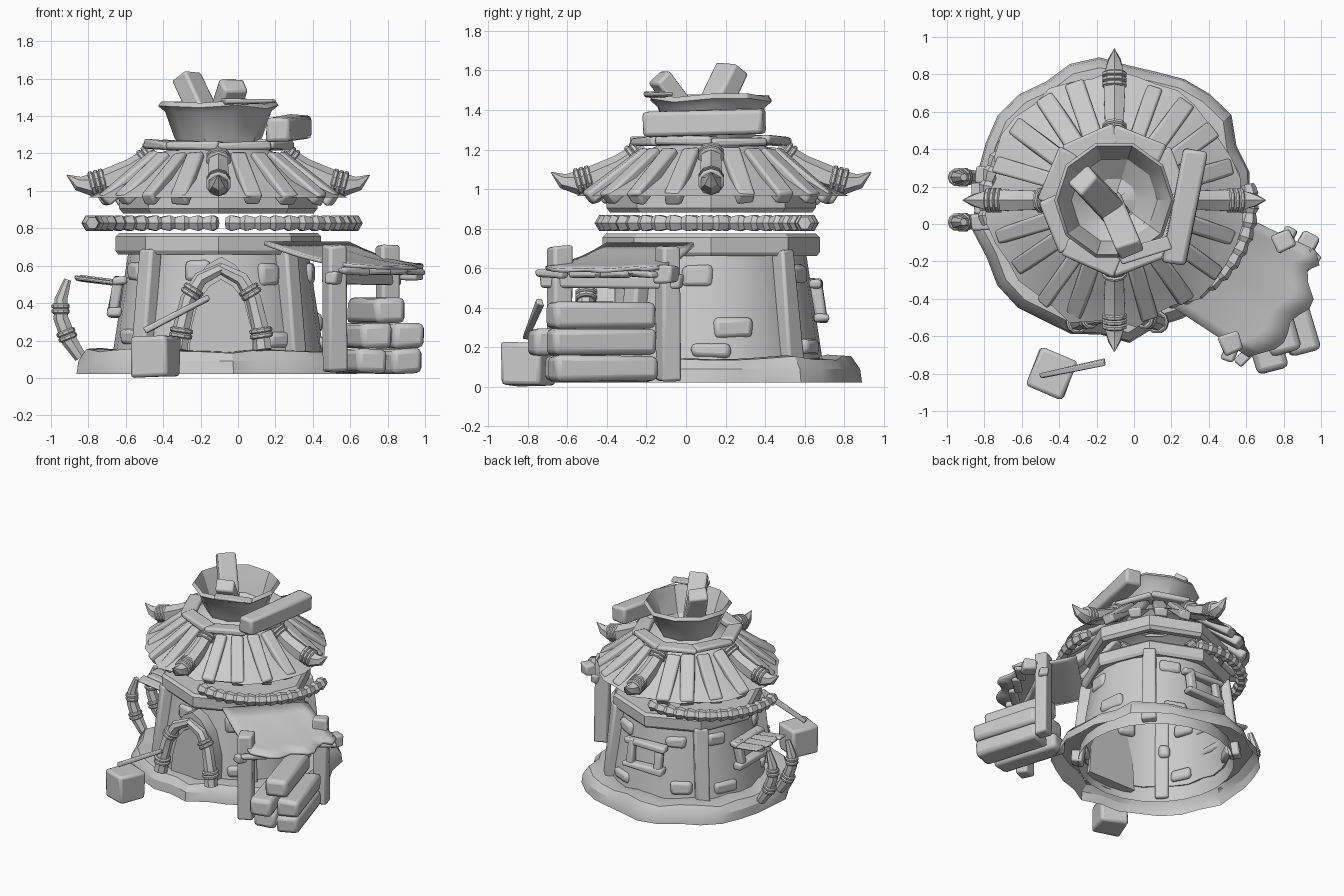
import bpy, bmesh, math, random
from mathutils import Vector, Matrix

if "Cube" in bpy.data.objects:
    bpy.data.objects.remove(bpy.data.objects["Cube"])
random.seed(4)
CX, CY = -0.105, 0.127        # tower axis
rad = math.radians


def P(a, r, z):
    return Vector((CX + r * math.cos(rad(a)), CY + r * math.sin(rad(a)), z))


def wall_r(z):
    return 0.57 - 0.16 * (z - 0.1)


def make(name, bm, bevel=0, fix=True):
    bmesh.ops.remove_doubles(bm, verts=bm.verts, dist=1e-4)
    if fix:
        bmesh.ops.recalc_face_normals(bm, faces=bm.faces)
    me = bpy.data.meshes.new(name)
    bm.to_mesh(me)
    bm.free()
    ob = bpy.data.objects.new(name, me)
    bpy.context.collection.objects.link(ob)
    if bevel:
        m = ob.modifiers.new("bevel", 'BEVEL')
        m.width, m.segments = bevel, 2
    return ob


def lathe(name, prof, n, phase=0, closed=True, jr=0, jz=0):
    bm = bmesh.new()
    rows = []
    for i in range(n):
        dr, dz = random.uniform(-jr, jr), random.uniform(-jz, jz)
        rows.append([bm.verts.new(P(phase + 360 * i / n, r + dr if r > .6 else r, z + (dz if z > .1 else 0)))
                     for r, z in prof])
    m = len(prof)
    for i in range(n):
        a, b = rows[i], rows[(i + 1) % n]
        for k in range(m if closed else m - 1):
            l = (k + 1) % m
            bm.faces.new((a[k], b[k], b[l], a[l]))
    return make(name, bm, fix=closed)


def block(name, mat, size, jit=0.008, bevel=0.015):
    bm = bmesh.new()
    bmesh.ops.create_cube(bm, size=1)
    for v in bm.verts:
        v.co = mat @ Vector([c * s + random.uniform(-jit, jit) for c, s in zip(v.co, size)])
    return make(name, bm, bevel)


def box(name, c, size, rz=0, **kw):
    return block(name, Matrix.Translation(c) @ Matrix.Rotation(rad(rz), 4, 'Z'), size, **kw)


def beam(name, p0, p1, w, h, side=None, **kw):
    p0, p1 = Vector(p0), Vector(p1)
    d = (p1 - p0).normalized()
    s = Vector(side).normalized() if side else d.cross(Vector((0, 0, 1))).normalized()
    u = d.cross(s).normalized()
    s = u.cross(d)
    m = Matrix((s, u, d)).transposed().to_4x4()
    return block(name, Matrix.Translation((p0 + p1) / 2) @ m, (w, h, (p1 - p0).length), **kw)


def sweep(name, pts, radii, n=8, ref=(0, 0, 1)):
    bm = bmesh.new()
    pts = [Vector(p) for p in pts]
    rings = []
    for i, p in enumerate(pts):
        d = (pts[min(i + 1, len(pts) - 1)] - pts[max(i - 1, 0)]).normalized()
        s = d.cross(Vector(ref)).normalized()
        u = s.cross(d)
        rings.append([bm.verts.new(p + radii[i] * (math.cos(t) * s + math.sin(t) * u))
                      for t in [2 * math.pi * k / n for k in range(n)]])
    for a, b in zip(rings, rings[1:]):
        for k in range(n):
            bm.faces.new((a[k], a[(k + 1) % n], b[(k + 1) % n], b[k]))
    bm.faces.new(rings[0])
    bm.faces.new(rings[-1])
    return make(name, bm)


def binding(name, p, d, r, turns=2, ref=(0, 0, 1)):
    p, d = Vector(p), Vector(d).normalized()
    for t in range(turns):
        c = p + d * 0.028 * (t - (turns - 1) / 2)
        sweep(name, [c + d * o for o in (-.014, -.007, .007, .014)], [r * .85, r, r, r * .85], 10, ref)


# Tower body: ragged footing shell, tapered wall shell, lidded octagonal ring beam
lathe("footing", [(.745, .02), (.735, .09), (.69, .145), (.61, .15), (.55, .14)], 30, closed=False, jr=.035, jz=.014)
lathe("wall", [(.58, .03), (.48, .68)], 24, closed=False)
lathe("ring_beam", [(.46, .665), (.535, .66), (.55, .68), (.55, .755), (.53, .775), (0, .775)], 8, closed=False)
for a in (45, 135, 225, 315):
    beam("wall_post", P(a, .585, .05), P(a, .51, .69), .1, .09,
         (-math.sin(rad(a)), math.cos(rad(a)), 0))

# Stones set in the wall
for a, z, w, h in [(-103, .57, .14, .11), (-57, .55, .13, .12), (-137, .41, .08, .1), (-55, .2, .14, .08),
                   (-8, .56, .16, .1), (12, .3, .19, .1), (0, .18, .2, .07), (62, .57, .16, .09),
                   (65, .2, .18, .08), (115, .56, .15, .09), (120, .22, .16, .1), (150, .57, .14, .09),
                   (155, .2, .18, .09), (205, .57, .15, .1), (210, .22, .16, .09)]:
    box("wall_stone", P(a, wall_r(z) - .012, z), (.06, w, h), a, bevel=.025)

# Two lengths of rope hanging off the tower
for cx, a0, a1 in ((.10, -108, 12), (-.27, 72, 192)):
    n = 42
    pts = [(cx + .52 * math.cos(rad(a0 + (a1 - a0) * i / n)),
            .105 + .52 * math.sin(rad(a0 + (a1 - a0) * i / n)), .828) for i in range(n + 1)]
    sweep("rope", pts, [(.034, .048, .042)[i % 3] for i in range(n + 1)], 6)

# Roof shell, planks, collar
lathe("roof_band", [(.47, .88), (.51, .88), (.53, .905), (.53, .99), (.47, .99)], 8)
lathe("roof_shell", [(.67, .965), (.5, 1.06), (.36, 1.18), (.2, 1.25)], 36, closed=False, jr=.03)
for i in range(20):
    if i % 5:
        a = 18 * i + random.uniform(-2, 2)
        r = random.uniform(.63, .67)
        beam("roof_plank", P(a, .34, 1.185), P(a, r, .95), random.uniform(.085, .105), .075)
for i in range(8):
    beam("collar_plank", P(45 * i - 2, .36, 1.242 + random.uniform(-.012, .012)),
         P(45 * i + 47, .36, 1.242), .11, .045)

# Four bound horn rafters
for a in (0, 90, 180, 270):
    d = P(a, 1, 0) - P(a, 0, 0)
    side = (-d.y, d.x, 0)
    sweep("horn_rafter", [P(a, .33, 1.2), P(a, .46, 1.115), P(a, .58, 1.06), P(a, .68, 1.03),
                          P(a, .75, 1.04), P(a, .81, 1.085)], [.055, .06, .065, .06, .038, .002], 6, side)
    binding("rafter_binding", P(a, .645, 1.045), d + Vector((0, 0, -.25)), .068, 3, side)
    binding("rafter_binding", P(a, .38, 1.17), d + Vector((0, 0, -.75)), .068, 2, side)

# Chimney bowl with flared rim and beams dropped in it
lathe("chimney_bowl", [(.2, 1.22), (.235, 1.28), (.285, 1.42), (.322, 1.45), (.305, 1.475),
                       (.28, 1.42), (.23, 1.28), (.12, 1.2), (0, 1.19)], 10, closed=False, jz=.012)
beam("rim_plank", (-.08, -.18, 1.475), (.19, -.1, 1.48), .08, .03)
beam("chimney_beam", (-.09, .05, 1.22), (-.275, .235, 1.615), .14, .11)
beam("chimney_beam", (-.13, .12, 1.22), (-.02, -.14, 1.57), .14, .1)
beam("fallen_beam", (.215, -.21, 1.33), (.325, .4, 1.34), .13, .13, bevel=.02)

# Arched doorway
DX = -.09
half = [(.2, .08), (.185, .3), (.14, .47), (.07, .56), (0, .6)]
arch = half + [(-x, z) for x, z in half[-2::-1]]
for name, s, y0, y1 in (("door_hood", 1.08, -.455, -.36), ("door_panel", .88, -.475, -.44)):
    bm = bmesh.new()
    f = bm.faces.new([bm.verts.new((DX + x * s, y0, z * s)) for x, z in arch])
    ext = bmesh.ops.extrude_face_region(bm, geom=[f])
    for v in ext["geom"]:
        if isinstance(v, bmesh.types.BMVert):
            v.co.y = y1
    make(name, bm)
for s in (-1, 1):
    pts = [(DX + s * x, -.55 + .1 * z, z) for x, z in ((.225, .15), (.21, .27), (.175, .42), (.11, .53), (-.01, .59))]
    sweep("door_arch", pts, [.05, .047, .044, .04, .03], 7, (0, 1, 0))
    binding("arch_binding", (DX + s * .214, -.525, .24), (-s * .15, 0, 1), .062, 2, (0, 1, 0))
    binding("arch_binding", (DX + s * .155, -.505, .46), (-s * .5, 0, .8), .058, 2, (0, 1, 0))

# Windows on the back and left sides
for a in (90, 180):
    t = Vector((-math.sin(rad(a)), math.cos(rad(a)), 0))
    for z, w in ((.52, .18), (.35, .17)):
        c = P(a, wall_r(z) + .025, z)
        beam("window_rail", c - t * w, c + t * w, .075, .05)
    for s in (-1, 1):
        beam("window_jamb", P(a, .565, .33) + t * s * .12, P(a, .53, .54) + t * s * .12, .06, .06, t)

# Awning on the left window with two curved horn props
for i in range(4):
    y = .01 + i * .085
    beam("awning_slat", (-.62, y, .505), (-.87 + .02 * (i % 2), y, .535), .085, .025)
for y in (.01, .25):
    sweep("horn_prop", [(-.84, y, .11), (-.9, y, .2), (-.945, y, .32), (-.945, y, .42), (-.91, y, .525)],
          [.034, .044, .042, .036, .02], 7, (0, 1, 0))
    binding("prop_binding", (-.915, y, .23), (-.4, 0, 1), .052, 2, (0, 1, 0))
    binding("prop_binding", (-.948, y, .37), (0, 0, 1), .048, 2, (0, 1, 0))

# Lean-to: posts, beam, sagging cover with a torn outer edge
for x, y in ((.52, -.64), (.8, -.09)):
    beam("shed_post", (x, y, .03), (x, y, .71), .11, .11, (1, .4, 0))
beam("shed_beam", (.49, -.73, .53), (.85, -.02, .53), .07, .07)
box("shed_peg", (.93, -.1, .57), (.1, .1, .09), -30)
bm = bmesh.new()
A, B, C, D = [Vector(v) for v in ((.14, -.4, .72), (.59, .04, .72), (.97, -.14, .6), (.61, -.71, .6))]
out = Vector((.84, -.54, -.1))
nu, nv = 12, 5
grid = []
for i in range(nu + 1):
    u = i / nu
    e = D.lerp(C, u) + out * (0, .05, .1, .12, .11, .09, .11, .14, .13, .06, .02, .06, 0)[i]
    grid.append([bm.verts.new(A.lerp(B, u).lerp(e, j / nv) - Vector((0, 0, .02 * math.sin(math.pi * j / nv))))
                 for j in range(nv + 1)])
for i in range(nu):
    for j in range(nv):
        bm.faces.new((grid[i][j], grid[i + 1][j], grid[i + 1][j + 1], grid[i][j + 1]))
cover = make("shed_cover", bm)
m = cover.modifiers.new("thickness", 'SOLIDIFY')
m.thickness, m.offset = .02, 0
for u in (.05, .35, .6, .85):
    e = D.lerp(C, u) + Vector((0, 0, -.03))
    beam("shed_edge_board", e - out * .03 - Vector((.05, .08, 0)), e + out * .02 + Vector((.05, .08, 0)), .06, .035)

# Stack of logs under the lean-to
for x, y, z, l, w in ((.64, -.44, .09, .54, .17), (.83, -.42, .09, .54, .17), (.66, -.5, .225, .6, .16),
                      (.84, -.43, .225, .54, .17), (.74, -.43, .36, .54, .18)):
    d = Vector((-.3, 1, 0)).normalized() * l / 2
    c = Vector((x, y, z))
    beam("log", c - d, c + d, w, .13, bevel=.03)

# Chopping block with a stick
box("chopping_block", (-.44, -.8, .115), (.21, .22, .22), -22, jit=.006, bevel=.02)
beam("stick", (-.5, -.81, .25), (-.155, -.74, .43), .032, .032, bevel=.006)

# Smooth shading with sharp edges kept
for ob in bpy.data.objects:
    ob.select_set(True)
    bpy.context.view_layer.objects.active = ob
bpy.ops.object.shade_smooth_by_angle(angle=rad(32))
